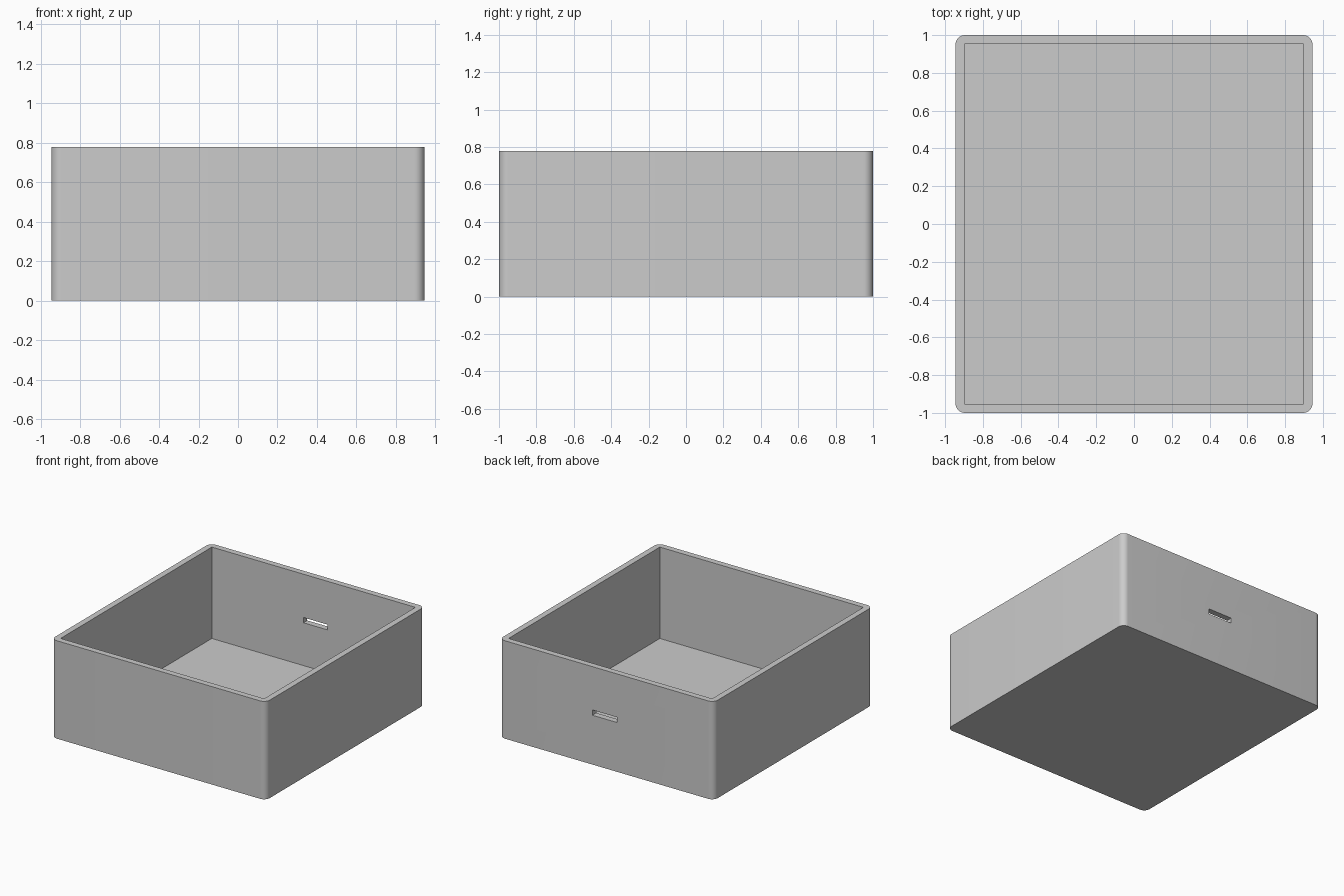
import bpy, bmesh, math
from mathutils import Vector

WIDTH, DEPTH, HEIGHT = 1.89, 2.0, 0.78
WALL, FLOOR, RADIUS = 0.048, 0.052, 0.05

default = bpy.data.objects.get("Cube")
if default:
    bpy.data.objects.remove(default, do_unlink=True)

grey = bpy.data.materials.new("light grey")
grey.use_nodes = True
colour = (0.6, 0.6, 0.6, 1)
grey.diffuse_color = colour
grey.node_tree.nodes["Principled BSDF"].inputs["Base Color"].default_value = colour


def block(name, low, high, radius=0):
    """Box between two corners, with optional rounded upright edges."""
    low, high = Vector(low), Vector(high)
    bm = bmesh.new()
    bmesh.ops.create_cube(bm, size=1)
    for v in bm.verts:
        v.co = (low + high) / 2 + v.co * (high - low)
    if radius:
        upright = [e for e in bm.edges
                   if abs(e.verts[0].co.z - e.verts[1].co.z) > 0.1]
        bmesh.ops.bevel(bm, geom=upright, offset=radius, segments=12,
                        profile=0.5, affect='EDGES')
    mesh = bpy.data.meshes.new(name)
    bm.to_mesh(mesh)
    bm.free()
    mesh.materials.append(grey)
    obj = bpy.data.objects.new(name, mesh)
    bpy.context.collection.objects.link(obj)
    return obj


def cut(target, cutter):
    """Subtract the cutter from the target and discard it."""
    cutter.hide_render = True
    mod = target.modifiers.new("cut", 'BOOLEAN')
    mod.operation = 'DIFFERENCE'
    mod.solver = 'EXACT'
    mod.object = cutter
    bpy.ops.object.select_all(action='DESELECT')
    bpy.context.view_layer.objects.active = target
    target.select_set(True)
    bpy.ops.object.modifier_apply(modifier=mod.name)
    bpy.data.objects.remove(cutter, do_unlink=True)


# Outer shell with rounded upright corners
x, y = WIDTH / 2, DEPTH / 2
tray = block("open_box", (-x, -y, 0), (x, y, HEIGHT), RADIUS)

# Square-cornered cavity, open at the top
cut(tray, block("cavity_cutter", (WALL - x, WALL - y, FLOOR),
                (x - WALL, y - WALL, HEIGHT + 0.2)))

# Narrow cable slot through the back wall
cut(tray, block("slot_cutter", (-0.09, y - 0.15, 0.393),
                (0.124, y + 0.1, 0.435)))

bpy.ops.object.shade_smooth_by_angle(angle=math.radians(30))
